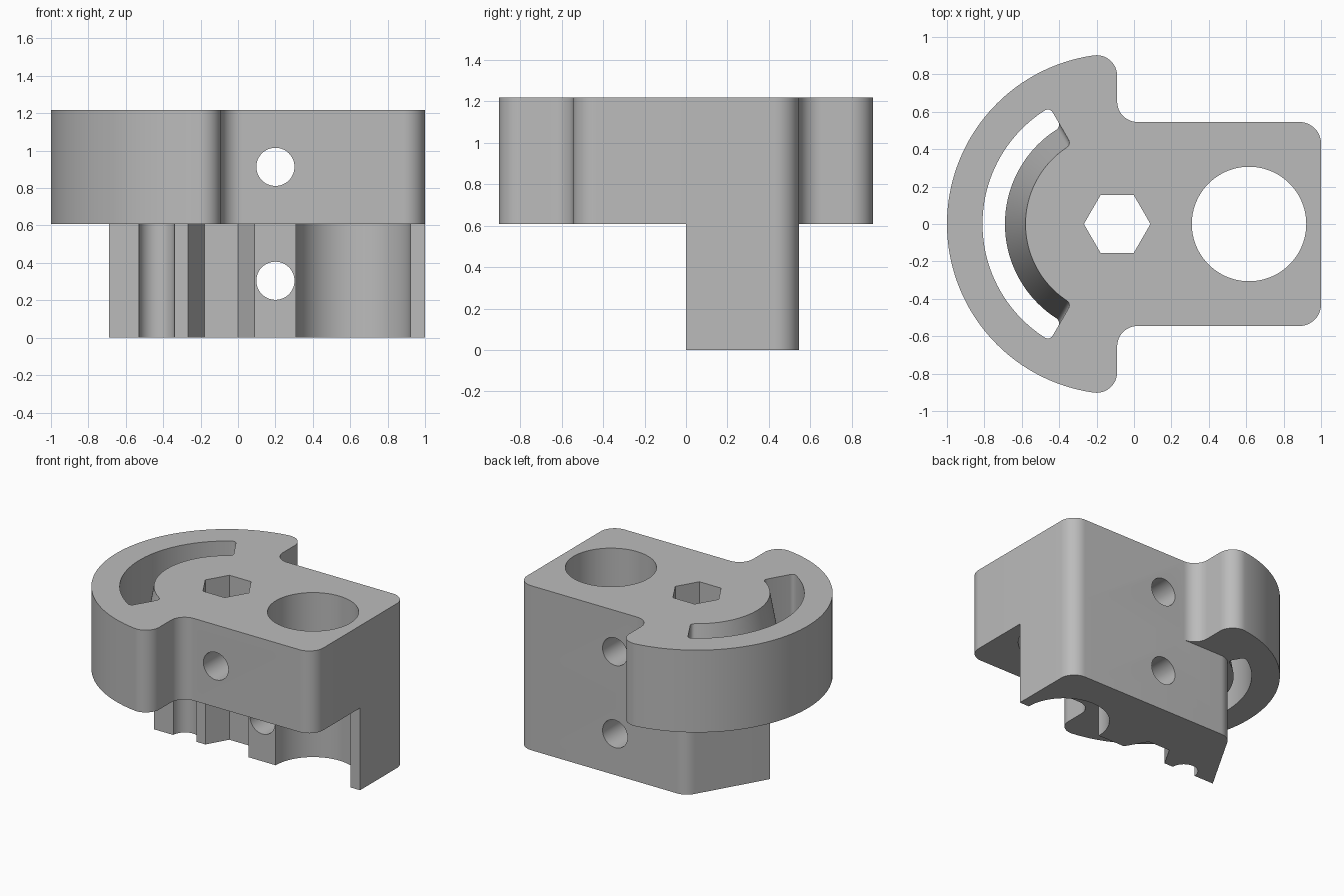
import bpy
import bmesh
from math import sin, cos, asin, atan2, degrees, radians, pi
from mathutils import Matrix

if "Cube" in bpy.data.objects:
    bpy.data.objects.remove(bpy.data.objects["Cube"], do_unlink=True)

MID, TOP = 0.609, 1.218      # heights of the step and the top face
HUB = -0.09                  # x of the disc centre
DISC, HALF = 0.91, 0.545     # disc radius, half width of the arm
F = 0.11                     # fillet radius at the shoulders

grey = bpy.data.materials.new("plain grey")
grey.use_nodes = True
grey.diffuse_color = (0.5, 0.5, 0.5, 1)
grey.node_tree.nodes["Principled BSDF"].inputs["Base Color"].default_value = (0.5, 0.5, 0.5, 1)


def arc(cx, cy, r, a0, a1, n=12):
    """Points on an arc, angles in degrees."""
    angles = [radians(a0 + (a1 - a0) * i / n) for i in range(n + 1)]
    return [(cx + r * cos(a), cy + r * sin(a)) for a in angles]


def mirrored(half):
    """Close a half outline with its reflection in y, sharing points on the axis."""
    return half + [(x, -y) for x, y in reversed(half) if abs(y) > 1e-5]


def loft(name, *levels):
    """Solid through matching outlines, each given as (points, z)."""
    bm = bmesh.new()
    rings = [[bm.verts.new((x, y, z)) for x, y in pts] for pts, z in levels]
    for low, high in zip(rings, rings[1:]):
        for i in range(len(low)):
            j = (i + 1) % len(low)
            bm.faces.new((low[i], low[j], high[j], high[i]))
    bm.faces.new(rings[0])
    bm.faces.new(rings[-1])
    bmesh.ops.recalc_face_normals(bm, faces=bm.faces)
    return make_object(name, bm)


def make_object(name, bm):
    mesh = bpy.data.meshes.new(name)
    bm.to_mesh(mesh)
    bm.free()
    mesh.materials.append(grey)
    obj = bpy.data.objects.new(name, mesh)
    bpy.context.collection.objects.link(obj)
    return obj


def rod(name, r, sides, place, axis_y=False):
    """Long prism used as a drill."""
    bm = bmesh.new()
    turn = Matrix.Rotation(pi / 2, 4, "X") if axis_y else Matrix()
    bmesh.ops.create_cone(bm, cap_ends=True, segments=sides, radius1=r, radius2=r,
                          depth=3, matrix=Matrix.Translation(place) @ turn)
    return make_object(name, bm)


def combine(target, other, operation):
    """Apply a boolean and drop the helper."""
    mod = target.modifiers.new(operation.lower(), "BOOLEAN")
    mod.operation, mod.solver, mod.object = operation, "EXACT", other
    bpy.ops.object.select_all(action="DESELECT")
    bpy.context.view_layer.objects.active = target
    target.select_set(True)
    bpy.ops.object.modifier_apply(modifier=mod.name)
    bpy.data.objects.remove(other, do_unlink=True)


# Upper plate: rounded arm joined to a half disc
arm_corner = arc(1 - 0.115, HALF - 0.115, 0.115, 0, 90)
lobe_x = HUB - F
lobe_y = ((DISC - F) ** 2 - F ** 2) ** 0.5
tangent = degrees(atan2(lobe_y, -F))
outline = arm_corner + arc(HUB + F, HALF + F, F, 270, 180)
outline += arc(lobe_x, lobe_y, F, 0, tangent)
outline += arc(HUB, 0, DISC, tangent, 180, 40)[1:]
upper = mirrored(outline)
body = loft("clamp_body", (upper, MID), (upper, TOP))


# Curved slot whose inner wall leans outward toward the bottom
def slot_outline(inner, outer=0.72, f=0.03, end=120):
    a = end + degrees(asin(f / (inner + f)))
    b = end + degrees(asin(f / (outer - f)))
    ca, cb = radians(a), radians(b)
    half = arc(HUB, 0, inner, 180, a, 32)
    half += arc(HUB + (inner + f) * cos(ca), (inner + f) * sin(ca), f, a + 180, end + 270, 6)[1:]
    half += arc(HUB + (outer - f) * cos(cb), (outer - f) * sin(cb), f, end - 90, b, 6)
    half += arc(HUB, 0, outer, b, 180, 32)[1:]
    return mirrored(half)


slope, extra = 0.11 / MID, 0.05
slot = loft("slot_cutter",
            (slot_outline(0.60 + slope * extra), MID - extra),
            (slot_outline(0.49 - slope * extra), TOP + extra))
combine(body, slot, "DIFFERENCE")

# Lower block: back half only, with a slanted left face
lower = [(1, 0)] + arm_corner + arc(-0.306, HALF - 0.12, 0.12, 90, 150) + [(HUB - 0.6, 0)]
block = loft("lower_block", (lower, 0), (lower, MID))
combine(block, rod("groove_cutter", 0.095, 48, (-0.435, 0, 0)), "DIFFERENCE")
combine(body, block, "UNION")

# Vertical bore, hexagonal socket and two cross holes
combine(body, rod("bore_cutter", 0.306, 96, (0.615, 0, 0.6)), "DIFFERENCE")
hexagon = rod("socket_cutter", 0.178, 6, (0, 0, 0))
hexagon.data.transform(Matrix.Translation((HUB, 0, 0.6)) @ Matrix.Rotation(pi / 6, 4, "Z"))
# Turn the socket so that two corners lie on the x axis
if max(v.co.x for v in hexagon.data.vertices) < HUB + 0.17:
    hexagon.data.transform(Matrix.Translation((HUB, 0, 0)) @ Matrix.Rotation(pi / 6, 4, "Z")
                           @ Matrix.Translation((-HUB, 0, 0)))
combine(body, hexagon, "DIFFERENCE")
for z in (MID / 2, MID * 1.5):
    combine(body, rod("cross_hole_cutter", 0.102, 48, (0.2, 0, z), True), "DIFFERENCE")

# Smooth the curved walls, keep the edges crisp
bpy.context.view_layer.objects.active = body
body.select_set(True)
bpy.ops.object.shade_smooth_by_angle(angle=radians(25))
